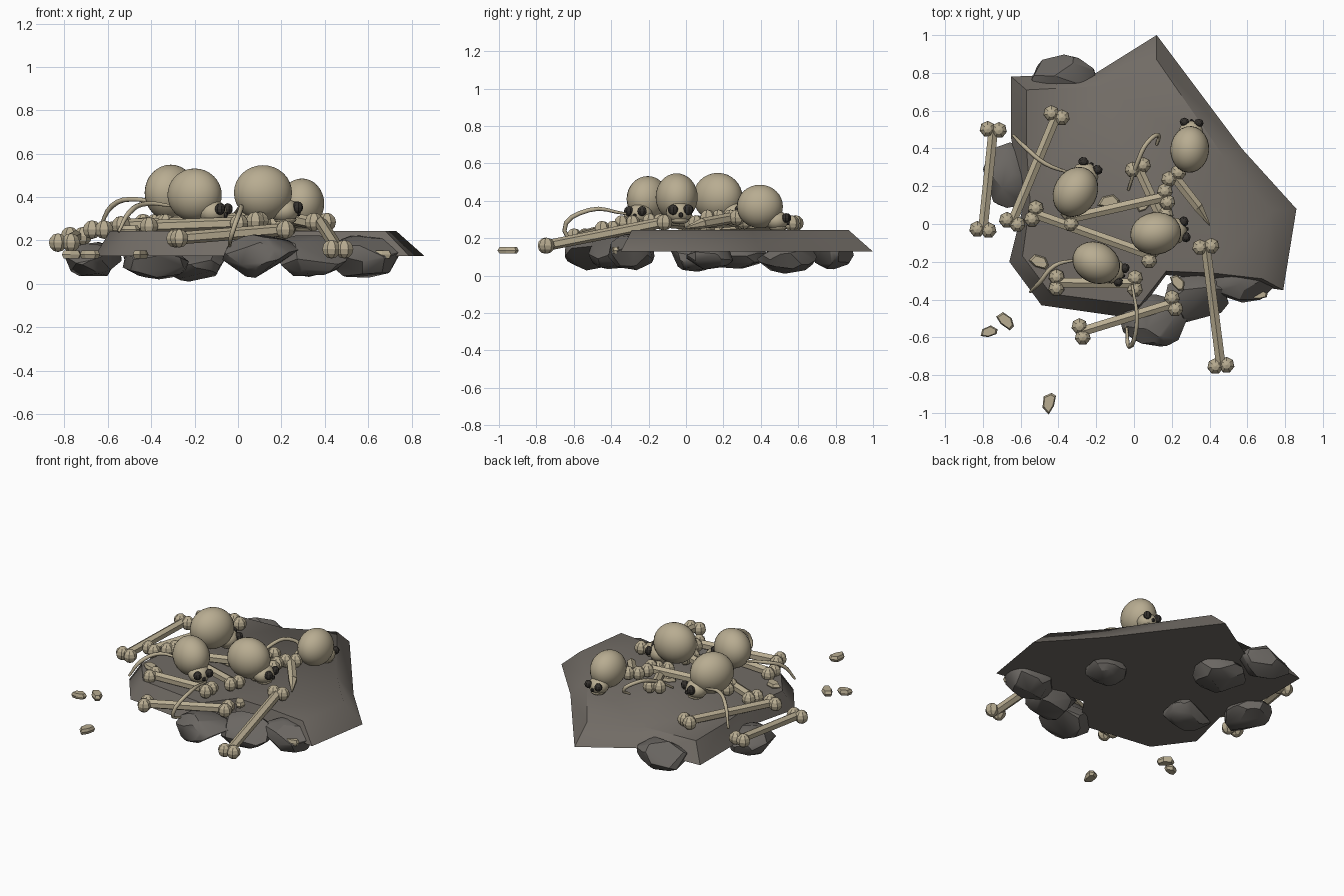
import bpy, bmesh, math, random
from mathutils import Vector, Matrix

if "Cube" in bpy.data.objects:
    bpy.data.objects.remove(bpy.data.objects["Cube"])

random.seed(4)


def mat(name, c):
    m = bpy.data.materials.new(name)
    m.diffuse_color = (*c, 1)
    m.use_nodes = True
    m.node_tree.nodes["Principled BSDF"].inputs["Base Color"].default_value = m.diffuse_color
    return m


BONE = mat("old bone", (0.48, 0.415, 0.285))
STONE = mat("slab stone", (0.165, 0.148, 0.13))
ROCK = mat("dark rock", (0.145, 0.134, 0.122))
DARK = mat("socket dark", (0.035, 0.031, 0.027))


def finish(name, bm, material, smooth=False):
    bmesh.ops.recalc_face_normals(bm, faces=bm.faces[:])
    me = bpy.data.meshes.new(name)
    bm.to_mesh(me)
    bm.free()
    me.materials.append(material)
    for p in me.polygons:
        p.use_smooth = smooth
    ob = bpy.data.objects.new(name, me)
    bpy.context.collection.objects.link(ob)
    return ob


def ball(bm, centre, radii, base=Matrix(), seg=8, rings=6):
    m = base @ Matrix.Translation(centre) @ Matrix.Diagonal((*radii, 1))
    bmesh.ops.create_uvsphere(bm, u_segments=seg, v_segments=rings, radius=1, matrix=m)


def soften(bm, degrees):
    """Smooth faces, with sharp edges above the given angle."""
    bmesh.ops.recalc_face_normals(bm, faces=bm.faces[:])
    for e in bm.edges:
        e.smooth = e.calc_face_angle(0) < math.radians(degrees)


# Broken slab: wide lower outline, smaller upper outline
low = [(.12, 1), (-.2, .8), (-.65, .78), (-.65, .45), (-.58, .12), (-.66, -.2), (-.49, -.43),
       (0, -.5), (.17, -.27), (.43, -.3), (.79, -.35), (.86, .08), (.57, .4)]
top = [(.12, .87), (-.18, .73), (-.57, .71), (-.57, .42), (-.55, .12), (-.59, -.17), (-.44, -.37),
       (.03, -.43), (.17, -.25), (.42, -.26), (.68, -.29), (.73, .07), (.48, .35)]
bm = bmesh.new()
lo = [bm.verts.new((x, y, .128)) for x, y in low]
hi = [bm.verts.new((x, y, .243)) for x, y in top]
bm.faces.new(lo)
bm.faces.new(hi)
for i in range(len(lo)):
    j = (i + 1) % len(lo)
    bm.faces.new((lo[i], lo[j], hi[j], hi[i]))
bmesh.ops.triangulate(bm, faces=[f for f in bm.faces if len(f.verts) > 4])
soften(bm, 52)
finish("stone_slab", bm, STONE, True)

# Boulders that carry the slab
rocks = [(-.38, .78, .13, .18, .12, .1), (-.67, .26, .11, .135, .175, .085),
         (.11, -.51, .13, .185, .145, .105), (.33, -.39, .13, .18, .14, .105),
         (.57, -.29, .125, .19, .13, .1), (.33, .13, .1, .13, .13, .07),
         (-.22, .54, .1, .17, .16, .09), (-.38, .05, .1, .16, .14, .08)]
for i, (x, y, z, a, b, c) in enumerate(rocks):
    bm = bmesh.new()
    for _ in range(36):
        d = Vector([random.gauss(0, 1) for _ in range(3)]).normalized()
        bm.verts.new((x + d.x * a, y + d.y * b, z + d.z * c))
    bmesh.ops.convex_hull(bm, input=bm.verts[:])
    bmesh.ops.dissolve_limit(bm, angle_limit=math.radians(14), verts=bm.verts[:], edges=bm.edges[:])
    soften(bm, 32)
    finish(f"boulder_{i}", bm, ROCK, True)

# Skulls: cranium, face and jaw, with dark sockets and nose
skulls = [(-.31, .17, .42, 60, 1.06), (-.2, -.205, .41, -26, 1.0),
          (.115, -.05, .42, 8, 1.04), (.295, .395, .37, 86, .95)]
for i, (x, y, z, ang, s) in enumerate(skulls):
    base = (Matrix.Translation((x, y, z)) @ Matrix.Rotation(math.radians(ang), 4, 'Z')
            @ Matrix.Scale(s, 4))
    bm = bmesh.new()
    ball(bm, (0, 0, 0), (.13, .108, .122), base, 24, 16)
    finish(f"skull_cranium_{i}", bm, BONE, True)
    bm = bmesh.new()
    ball(bm, (.095, 0, -.08), (.065, .068, .055), base, 16, 10)
    ball(bm, (.10, 0, -.118), (.05, .05, .022), base, 12, 8)
    finish(f"skull_face_{i}", bm, BONE, True)
    bm = bmesh.new()
    for side in (-1, 1):
        ball(bm, (.15, side * .04, -.065), (.024, .027, .027), base, 8, 6)
    ball(bm, (.158, 0, -.092), (.012, .012, .014), base, 6, 4)
    finish(f"skull_sockets_{i}", bm, DARK)

# Long bones: six-sided shaft, two knobs at each end
bones = [(-.745, .5, .22, -.8, -.03, .19), (-.41, .575, .28, -.645, .01, .25),
         (-.53, .055, .27, .09, -.165, .29), (-.34, .03, .28, .17, .145, .31),
         (-.41, -.31, .265, .005, -.315, .28), (-.28, -.57, .21, .21, -.42, .25),
         (.38, -.12, .285, .46, -.75, .16), (.02, .3, .29, .14, .04, .28)]


def shaft(bm, a, b, r1, r2):
    d = b - a
    m = Matrix.Translation((a + b) / 2) @ d.to_track_quat('Z', 'Y').to_matrix().to_4x4()
    bmesh.ops.create_cone(bm, cap_ends=True, segments=6, radius1=r1, radius2=r2,
                          depth=d.length, matrix=m)


def knobs(bm, p, d, r=.043):
    side = Vector((-d.y, d.x, 0)).normalized() * .03
    for k in (-1, 1):
        ball(bm, p + side * k, (r, r, r), seg=7, rings=6)


for i, v in enumerate(bones):
    a, b = Vector(v[:3]), Vector(v[3:])
    bm = bmesh.new()
    shaft(bm, a, b, .029, .029)
    knobs(bm, a, b - a)
    knobs(bm, b, b - a)
    finish(f"long_bone_{i}", bm, BONE)

# Snapped bone with a pointed end
bm = bmesh.new()
a, m, b = Vector((.21, .255, .31)), Vector((.34, .09, .28)), Vector((.4, -.005, .255))
shaft(bm, a, m, .03, .029)
shaft(bm, m, b, .029, .004)
knobs(bm, a, b - a)
finish("snapped_bone", bm, BONE)

# Curved ribs
ribs = [[(-.64, .47, .25), (-.58, .41, .36), (-.47, .32, .39), (-.34, .27, .36)],
        [(-.55, -.36, .24), (-.5, -.31, .33), (-.42, -.22, .37), (-.31, -.19, .36)],
        [(-.04, -.54, .17), (-.025, -.65, .24), (.015, -.52, .35), (-.01, -.32, .33)],
        [(-.03, .18, .25), (.02, .33, .34), (.07, .43, .35), (.13, .47, .3), (.12, .42, .26)]]
for i, pts in enumerate(ribs):
    cu = bpy.data.curves.new(f"rib_{i}", 'CURVE')
    cu.dimensions = '3D'
    cu.bevel_depth = .012
    cu.bevel_resolution = 1
    cu.resolution_u = 4
    sp = cu.splines.new('BEZIER')
    sp.bezier_points.add(len(pts) - 1)
    for bp, p in zip(sp.bezier_points, pts):
        bp.co = p
        bp.handle_left_type = bp.handle_right_type = 'AUTO'
    sp.bezier_points[0].radius = sp.bezier_points[-1].radius = .6
    cu.use_fill_caps = True
    cu.materials.append(BONE)
    bpy.context.collection.objects.link(bpy.data.objects.new(f"rib_{i}", cu))

# Flat bone chips on the slab and around it
chips = [(-.68, -.51, .135, -40, 1), (-.77, -.57, .135, 10, .8), (-.45, -.945, .135, 70, 1),
         (.62, -.36, .135, 20, .9), (.665, -.375, .135, 10, .7), (-.5, -.2, .25, -25, .9),
         (.23, -.31, .25, -55, .9), (-.13, .12, .25, 0, 1), (.05, .1, .25, 40, .8)]
outline = [(-.06, -.02), (-.01, -.035), (.05, -.025), (.06, .005), (.02, .035), (-.04, .025)]
for i, (x, y, z, ang, s) in enumerate(chips):
    base = Matrix.Translation((x, y, z)) @ Matrix.Rotation(math.radians(ang), 4, 'Z')
    bm = bmesh.new()
    for px, py in outline:
        j = random.uniform(.85, 1.1) * s
        for k, h in ((1, 0), (.8, .018), (.8, -.018)):
            bm.verts.new(base @ Vector((px * j * k, py * j * k, h)))
    bmesh.ops.convex_hull(bm, input=bm.verts[:])
    bmesh.ops.delete(bm, geom=[v for v in bm.verts if not v.link_faces], context='VERTS')
    finish(f"bone_chip_{i}", bm, BONE)
